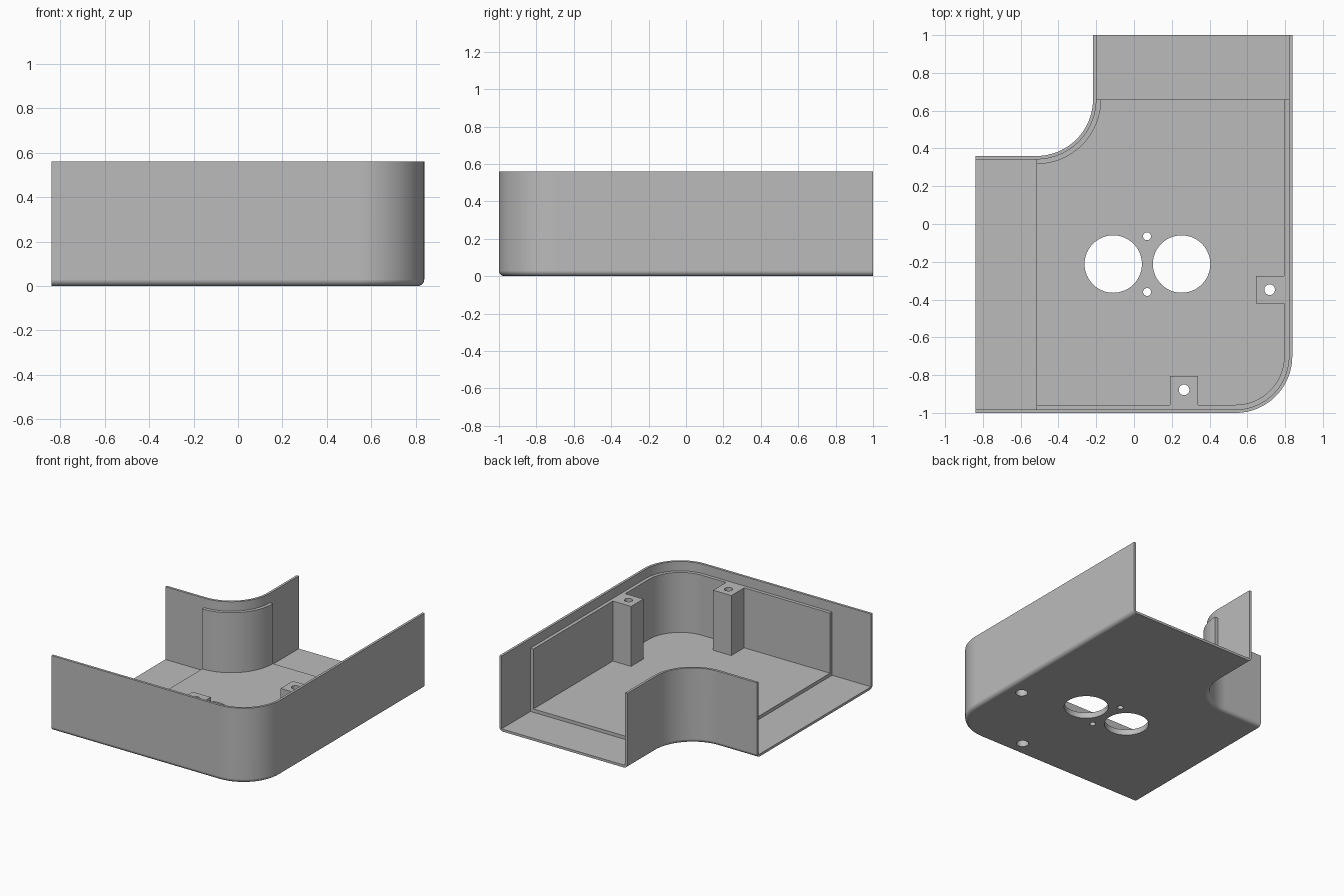
import bpy, bmesh
from math import sin, cos, pi, radians

cube = bpy.data.objects.get("Cube")
if cube:
    bpy.data.objects.remove(cube, do_unlink=True)

X, Y = 0.838, 1.0            # half extents
R = 0.30                     # corner radius in plan
STEP_X, STEP_Y = -0.517, 0.66  # where the inner liner stops
SHELL, LINED = 0.018, 0.043  # shell thickness, shell plus liner
TOP, LINER_TOP = 0.56, 0.49
FILLET = 0.03

grey = bpy.data.materials.new("plain grey")
grey.use_nodes = True
grey.diffuse_color = (0.5, 0.5, 0.5, 1)
grey.node_tree.nodes["Principled BSDF"].inputs["Base Color"].default_value = grey.diffuse_color


def arc(cx, cy, r, a0, a1, n=24):
    angles = [radians(a0 + (a1 - a0) * i / n) for i in range(n + 1)]
    return [(cx + r * cos(a), cy + r * sin(a)) for a in angles]


def outline(d, x_end, y_end):
    """Elbow plan with its walls moved inward by d, cut at two open ends."""
    return ([(x_end, -Y + d)]
            + arc(X - R, -Y + R, R - d, -90, 0)
            + [(X - d, y_end), (STEP_X + R + d, y_end)]
            + arc(STEP_X, STEP_Y, R + d, 0, -90)
            + [(x_end, STEP_Y - R - d)])


def make(name, bm):
    bmesh.ops.remove_doubles(bm, verts=bm.verts, dist=1e-5)
    bmesh.ops.recalc_face_normals(bm, faces=bm.faces)
    mesh = bpy.data.meshes.new(name)
    bm.to_mesh(mesh)
    bm.free()
    mesh.materials.append(grey)
    ob = bpy.data.objects.new(name, mesh)
    bpy.context.collection.objects.link(ob)
    return ob


def stack(name, levels, x_end, y_end):
    """Solid skinned through elbow outlines given as (inset, height)."""
    bm = bmesh.new()
    rings = [[bm.verts.new((x, y, z)) for x, y in outline(d, x_end, y_end)]
             for d, z in levels]
    n = len(rings[0])
    for a, b in zip(rings, rings[1:]):
        for i in range(n):
            j = (i + 1) % n
            bm.faces.new((a[i], a[j], b[j], b[i]))
    bm.faces.new(rings[0][::-1])
    bm.faces.new(rings[-1])
    return make(name, bm)


def box(name, x0, x1, y0, y1, z0, z1):
    bm = bmesh.new()
    bmesh.ops.create_cube(bm, size=1)
    for v in bm.verts:
        v.co = ((x0 + x1) / 2 + v.co.x * (x1 - x0),
                (y0 + y1) / 2 + v.co.y * (y1 - y0),
                (z0 + z1) / 2 + v.co.z * (z1 - z0))
    return make(name, bm)


def drill(x, y, r, z0, z1, n=48):
    bm = bmesh.new()
    bmesh.ops.create_cone(bm, cap_ends=True, segments=n, radius1=r, radius2=r, depth=z1 - z0)
    bmesh.ops.translate(bm, verts=bm.verts, vec=(x, y, (z0 + z1) / 2))
    return make("drill", bm)


def activate(ob):
    bpy.ops.object.select_all(action='DESELECT')
    ob.select_set(True)
    bpy.context.view_layer.objects.active = ob


def cut(ob, cutter):
    cutter.hide_render = True
    activate(ob)
    mod = ob.modifiers.new("cut", 'BOOLEAN')
    mod.operation, mod.solver, mod.object = 'DIFFERENCE', 'EXACT', cutter
    bpy.ops.object.modifier_apply(modifier=mod.name)


# Outer shell with a rounded bottom edge, hollowed and open at two ends
fillet = [(FILLET * (1 - sin(a)), FILLET * (1 - cos(a)))
          for a in [pi / 2 * i / 6 for i in range(7)]]
shell = stack("outer_shell", fillet + [(0, TOP)], -X, Y)
cavity = stack("cavity", [(SHELL, SHELL), (SHELL, TOP + 0.2)], -X - 0.2, Y + 0.2)
cut(shell, cavity)

# Lower inner liner forming a step around the walls and floor
liner = stack("inner_liner", [(SHELL, SHELL), (SHELL, LINER_TOP)], STEP_X, STEP_Y)
hollow = stack("hollow", [(LINED, LINED), (LINED, TOP + 0.2)], STEP_X - 0.2, STEP_Y + 0.2)
cut(liner, hollow)

# Screw posts against the front and side walls
front_post = box("front_post", 0.19, 0.34, -Y + LINED, -0.805, LINED, LINER_TOP)
side_post = box("side_post", 0.645, X - LINED, -0.42, -0.275, LINED, LINER_TOP)
posts = [(front_post, 0.265, -0.878), (side_post, 0.718, -0.348)]

# Socket openings and their fixing holes through the floor
drills = []
for x, y, r in [(-0.11, -0.212, 0.152), (0.252, -0.212, 0.152),
                (0.069, -0.065, 0.021), (0.069, -0.36, 0.021)]:
    drills.append(drill(x, y, r, -0.1, 0.1))

# Screw holes, wider from below
for post, x, y in posts:
    for tool in (drill(x, y, 0.028, -0.1, TOP), drill(x, y, 0.041, -0.1, 0.25)):
        drills.append(tool)
        cut(post, tool)
for tool in drills:
    cut(shell, tool)
    cut(liner, tool)
for tool in drills + [cavity, hollow]:
    bpy.data.objects.remove(tool, do_unlink=True)

# Smooth curved faces, keep edges crisp
for ob in (shell, liner, front_post, side_post):
    activate(ob)
    bpy.ops.object.shade_smooth_by_angle(angle=radians(30))
    weighted = ob.modifiers.new("weighted_normals", 'WEIGHTED_NORMAL')
    weighted.keep_sharp = True
